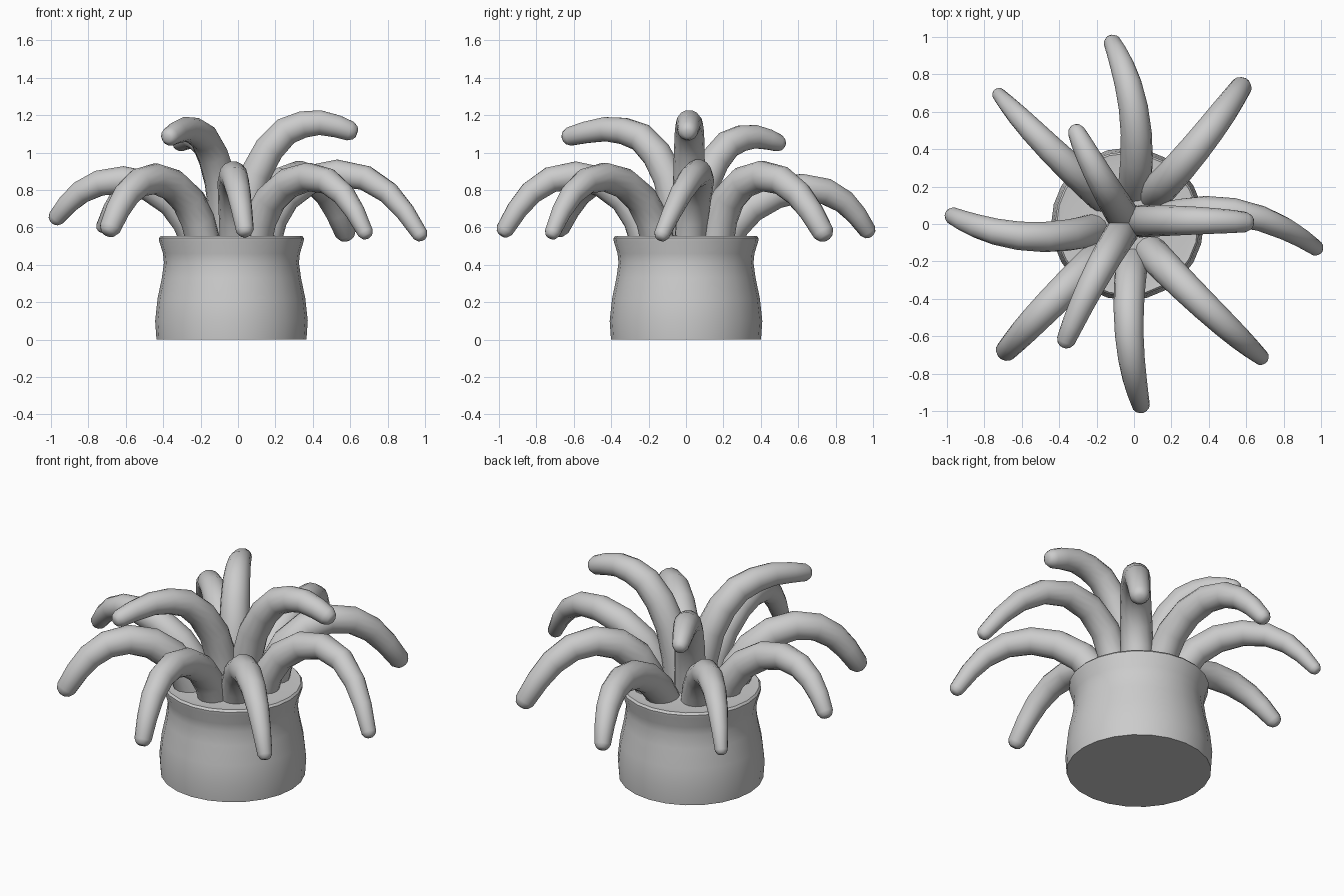
import bpy, bmesh, math
from mathutils import Vector

if "Cube" in bpy.data.objects:
    bpy.data.objects.remove(bpy.data.objects["Cube"])

def finish(bm, name, angle):
    bmesh.ops.recalc_face_normals(bm, faces=bm.faces)
    me = bpy.data.meshes.new(name)
    bm.to_mesh(me)
    bm.free()
    ob = bpy.data.objects.new(name, me)
    bpy.context.collection.objects.link(ob)
    bpy.ops.object.select_all(action='DESELECT')
    ob.select_set(True)
    bpy.context.view_layer.objects.active = ob
    bpy.ops.object.shade_smooth_by_angle(angle=math.radians(angle))
    return ob

def skin(bm, rings):
    """Bridge successive vertex rings and cap both ends."""
    for a, b in zip(rings, rings[1:]):
        n = len(a)
        for i in range(n):
            bm.faces.new((a[i], a[(i + 1) % n], b[(i + 1) % n], b[i]))
    bm.faces.new(rings[0])
    bm.faces.new(rings[-1])

def lathe(name, profile, cx, sides):
    bm = bmesh.new()
    rings = [[bm.verts.new((cx + r * math.cos(2 * math.pi * i / sides),
                            r * math.sin(2 * math.pi * i / sides), z))
              for i in range(sides)] for r, z in profile]
    skin(bm, rings)
    return finish(bm, name, 40)

# (fraction along plan, rise fraction, drop fraction)
OUTER = [(0, 0, 0), (.045, .38, 0), (.13, .68, 0), (.28, .91, 0), (.46, 1, 0),
         (.64, 1, .08), (.79, 1, .32), (.9, 1, .63), (1, 1, 1)]
INNER = [(0, 0, 0), (.04, .33, 0), (.11, .58, 0), (.23, .785, 0), (.38, .93, 0),
         (.54, .985, 0), (.70, 1, 0), (.87, 1, .45), (1, 1, 1)]

def tentacle(name, shape, base, mid, tip, peak, tip_z, r_base, r_tip, skew, sides=14):
    b, m, e = (Vector((*p, 0)) for p in (base, mid, tip))
    ctrl = 2 * m - (b + e) / 2
    pts = []
    for t, up, down in shape:
        t = t ** skew   # below 1 moves the crest outward
        p = b * (1 - t) ** 2 + ctrl * 2 * t * (1 - t) + e * t * t
        p.z = .5 + (peak - .5) * up - (peak - tip_z) * down
        pts.append(p)
    side = Vector((e.y - b.y, b.x - e.x, 0)).normalized()
    bm = bmesh.new()
    rings = []

    def ring(c, tan, r):
        s = (side - tan * side.dot(tan)).normalized()
        n = s.cross(tan)
        rings.append([bm.verts.new(c + r * (s * math.cos(a) + n * math.sin(a)))
                      for a in (2 * math.pi * i / sides for i in range(sides))])

    for i, p in enumerate(pts):
        tan = (pts[min(i + 1, len(pts) - 1)] - pts[max(i - 1, 0)]).normalized()
        f = i / (len(pts) - 1)
        ring(p, tan, r_base + (r_tip - r_base) * f ** 1.9)
    # blunt rounded tip
    ring(p + tan * r_tip * .5, tan, r_tip * .72)
    ring(p + tan * r_tip * .7, tan, r_tip * .4)
    skin(bm, rings)
    finish(bm, name, 50)

# Column body with flared lip and shallow top
lathe("column", [(.401, 0), (.408, .1), (.395, .22), (.372, .33), (.361, .41), (.366, .46),
                 (.386, .525), (.388, .542), (.378, .554), (.34, .55), (.2, .557)], -.035, 24)

# Outer ring of drooping tentacles: base, mid, tip, peak z, tip z, radii, skew
outer = [
    ((.14, .02), (.56, .06), (.975, -.13), .89, .56, .086, .042, .98),
    ((.11, .16), (.345, .425), (.575, .735), .875, .57, .092, .057, .98),
    ((.0, .19), (.0, .6), (-.117, .972), .81, .58, .09, .046, .82),
    ((-.16, .14), (-.45, .405), (-.725, .695), .855, .60, .086, .036, .9),
    ((-.21, -.03), (-.6, -.065), (-.972, .045), .853, .65, .087, .046, .84),
    ((-.18, -.17), (-.44, -.42), (-.685, -.68), .86, .595, .092, .057, .88),
    ((-.01, -.205), (-.025, -.6), (.037, -.97), .878, .585, .087, .048, .92),
    ((.085, -.145), (.385, -.445), (.682, -.715), .87, .57, .09, .042, .93),
]
for i, args in enumerate(outer):
    tentacle(f"outer_tentacle_{i + 1}", OUTER, *args)

# Inner raised tentacles
inner = [
    ((.025, .015), (.325, .018), (.6, .01), 1.16, 1.115, .087, .054, 1),
    ((-.06, -.035), (-.22, -.31), (-.365, -.625), 1.125, 1.085, .088, .05, 1),
    ((-.06, .045), (-.2, .28), (-.31, .497), 1.085, 1.05, .088, .046, 1),
]
for i, args in enumerate(inner):
    tentacle(f"inner_tentacle_{i + 1}", INNER, *args)
